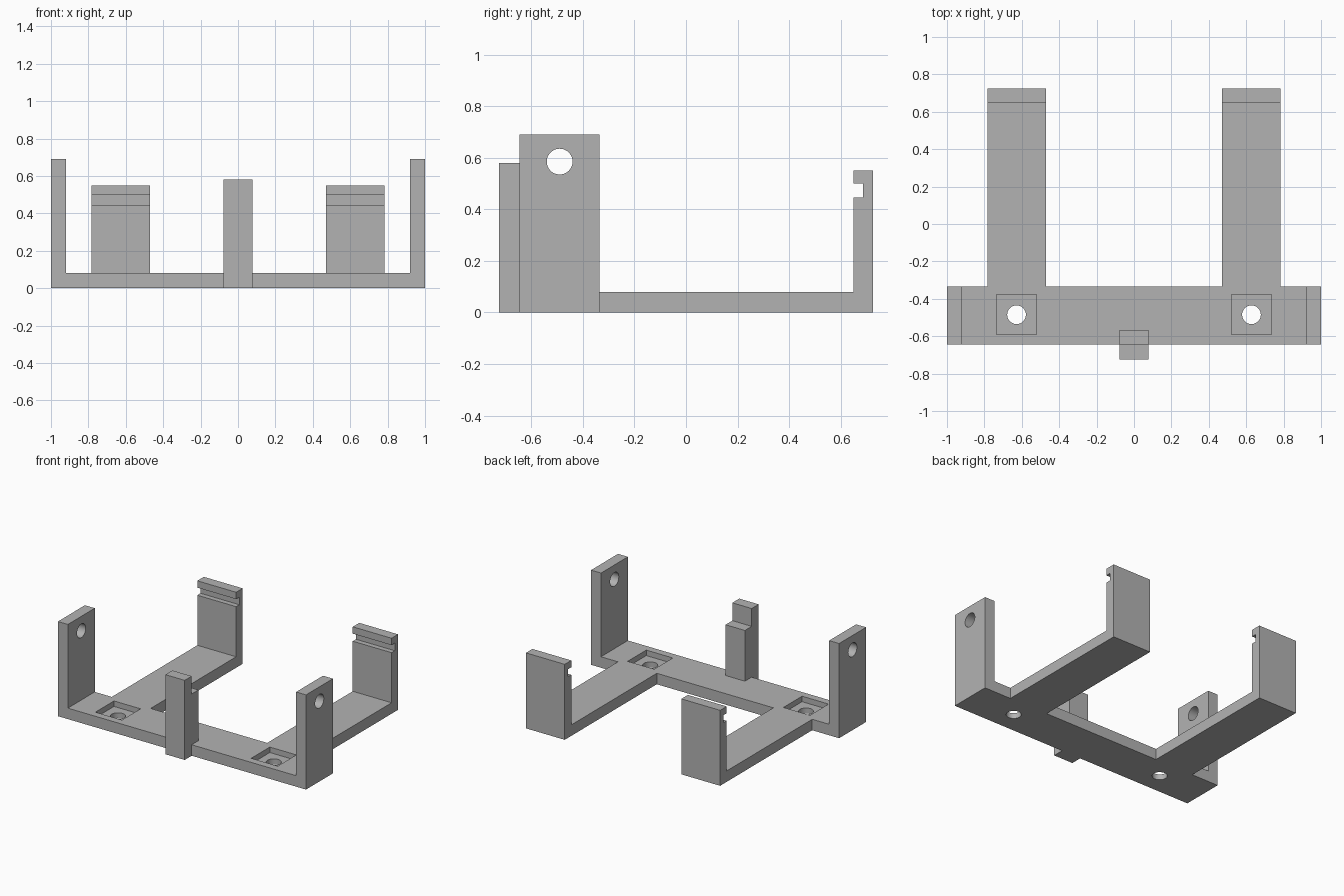
import bpy, bmesh
from math import pi, radians
from mathutils import Vector

cube = bpy.data.objects.get("Cube")
if cube:
    bpy.data.objects.remove(cube, do_unlink=True)

grey = bpy.data.materials.new("plain grey")
grey.use_nodes = True
GREY = (0.45, 0.45, 0.45, 1)
grey.diffuse_color = GREY
grey.node_tree.nodes["Principled BSDF"].inputs["Base Color"].default_value = GREY


def extrude_profile(name, points, axis, start, end):
    """Extrude a profile along x (points are y, z) or y (points are x, z)."""
    bm = bmesh.new()
    if axis == "x":
        verts = [bm.verts.new((start, a, b)) for a, b in points]
        move = Vector((end - start, 0, 0))
    else:
        verts = [bm.verts.new((a, start, b)) for a, b in points]
        move = Vector((0, end - start, 0))
    face = bm.faces.new(verts)
    new = bmesh.ops.extrude_face_region(bm, geom=[face], use_keep_orig=True)["geom"]
    bmesh.ops.translate(bm, vec=move, verts=[v for v in new if isinstance(v, bmesh.types.BMVert)])
    bmesh.ops.recalc_face_normals(bm, faces=bm.faces)
    mesh = bpy.data.meshes.new(name)
    bm.to_mesh(mesh)
    bm.free()
    mesh.materials.append(grey)
    obj = bpy.data.objects.new(name, mesh)
    bpy.context.collection.objects.link(obj)
    return obj


def cut(target, cutter):
    """Subtract the cutter from the target, then delete the cutter."""
    mod = target.modifiers.new("cut", "BOOLEAN")
    mod.operation, mod.solver, mod.object = "DIFFERENCE", "EXACT", cutter
    bpy.context.view_layer.objects.active = target
    bpy.ops.object.modifier_apply(modifier=mod.name)
    bpy.data.objects.remove(cutter, do_unlink=True)


def cylinder(location, rotation, depth):
    bpy.ops.mesh.primitive_cylinder_add(vertices=48, radius=0.05, depth=depth,
                                        location=location, rotation=rotation)
    obj = bpy.context.object
    obj.data.materials.append(grey)
    obj.hide_render = True
    return obj


FLOOR = 0.08              # plate thickness
FRONT, BACK = -0.645, -0.335  # crossbar depth
TAIL = 0.725

# Crossbar with an upright plate at each end
wall, inner = 0.69, 0.92
crossbar = extrude_profile("crossbar_with_side_uprights", [
    (-1, 0), (1, 0), (1, wall), (inner, wall), (inner, FLOOR),
    (-inner, FLOOR), (-inner, wall), (-1, wall)], "y", FRONT, BACK)

# Hole through both uprights
cut(crossbar, cylinder((0, -0.49, 0.585), (0, pi / 2, 0), 2.4))

# Square pockets with a screw hole in the floor
for side in (-1, 1):
    x, y, half = side * 0.628, -0.485, 0.107
    z0, z1 = 0.04, 0.2
    cut(crossbar, extrude_profile("pocket_cutter", [
        (x - half, z0), (x + half, z0), (x + half, z1), (x - half, z1)],
        "y", y - half, y + half))
    cut(crossbar, cylinder((x, y, 0), (0, 0, 0), 0.3))

# Rear arms ending in an upright with a clip groove
arm_profile = [
    (BACK, 0), (TAIL, 0), (TAIL, 0.55), (0.65, 0.55), (0.65, 0.5),
    (0.687, 0.5), (0.687, 0.445), (0.65, 0.445), (0.65, FLOOR), (BACK, FLOOR)]
for name, x0 in (("right_clip_arm", -0.783), ("left_clip_arm", 0.47)):
    extrude_profile(name, arm_profile, "x", x0, x0 + 0.313)

# Stepped post in the middle of the front edge
extrude_profile("front_stepped_post", [
    (-TAIL, 0), (FRONT, 0), (FRONT, FLOOR), (-0.567, FLOOR), (-0.567, 0.45),
    (FRONT, 0.45), (FRONT, 0.58), (-TAIL, 0.58)], "x", -0.078, 0.078)

# Smooth only the round hole walls
bpy.ops.object.select_all(action="DESELECT")
crossbar.select_set(True)
bpy.context.view_layer.objects.active = crossbar
bpy.ops.object.shade_smooth_by_angle(angle=radians(30))
